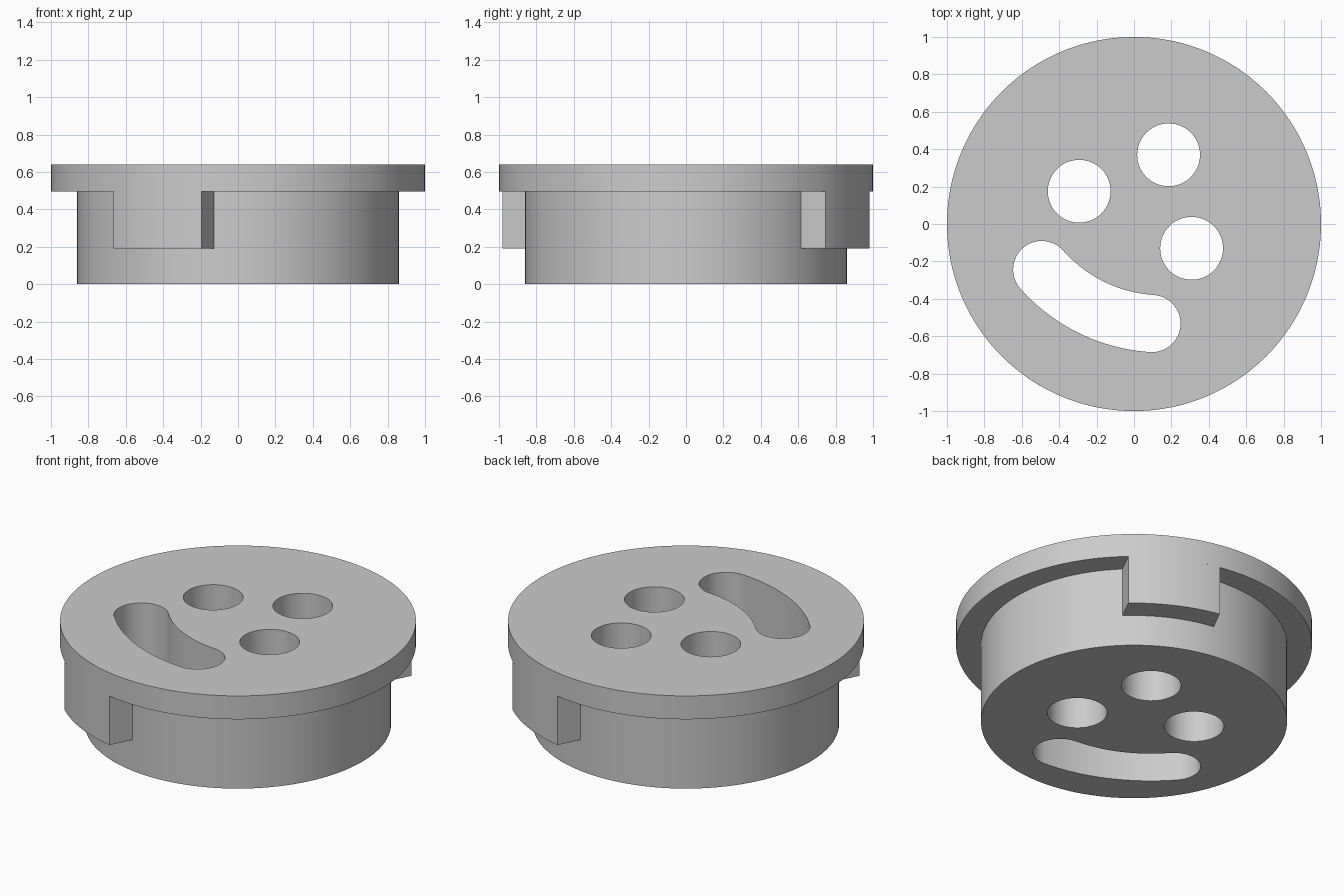
import bpy, bmesh
from math import sin, cos, asin, radians, pi

if "Cube" in bpy.data.objects:
    bpy.data.objects.remove(bpy.data.objects["Cube"])

RIM, CORE = 1.0, 0.86              # flange and body radii
FLANGE_Z, TOP_Z, LUG_Z = 0.495, 0.64, 0.192
LUG_ANGLE, LUG_HALF = radians(63.5), 0.264
HOLE_R = 0.168
SEGMENTS = 160

grey = bpy.data.materials.new("light grey")
grey.use_nodes = True
grey.diffuse_color = (0.6, 0.6, 0.6, 1)
grey.node_tree.nodes["Principled BSDF"].inputs["Base Color"].default_value = grey.diffuse_color


def arc(radius, start, end, steps, center=(0, 0)):
    """Points along a circular arc, both ends included."""
    angles = [start + (end - start) * i / steps for i in range(steps + 1)]
    return [(center[0] + radius * cos(a), center[1] + radius * sin(a)) for a in angles]


def circle(radius, center=(0, 0), steps=SEGMENTS):
    return arc(radius, 0, 2 * pi, steps, center)[:-1]


def loft(name, sections):
    """Closed solid through (outline, height) sections."""
    bm = bmesh.new()
    rings = [[bm.verts.new((x, y, z)) for x, y in outline] for outline, z in sections]
    count = len(rings[0])
    for low, high in zip(rings, rings[1:]):
        for i in range(count):
            j = (i + 1) % count
            bm.faces.new((low[i], low[j], high[j], high[i]))
    bm.faces.new(rings[0][::-1])
    bm.faces.new(rings[-1])
    bmesh.ops.recalc_face_normals(bm, faces=bm.faces)
    mesh = bpy.data.meshes.new(name)
    bm.to_mesh(mesh)
    bm.free()
    mesh.materials.append(grey)
    obj = bpy.data.objects.new(name, mesh)
    bpy.context.collection.objects.link(obj)
    return obj


def select(obj):
    bpy.ops.object.select_all(action="DESELECT")
    obj.select_set(True)
    bpy.context.view_layer.objects.active = obj


def cut(target, outline):
    """Cut an outline right through the target."""
    cutter = loft("cutter", [(outline, -0.1), (outline, TOP_Z + 0.1)])
    cutter.hide_render = True
    select(target)
    mod = target.modifiers.new("cut", "BOOLEAN")
    mod.operation, mod.solver, mod.object = "DIFFERENCE", "EXACT", cutter
    bpy.ops.object.modifier_apply(modifier=mod.name)
    bpy.data.objects.remove(cutter)


# Stepped round body with its flange
core, rim = circle(CORE), circle(RIM)
body = loft("flanged_body", [(core, 0), (core, FLANGE_Z), (rim, FLANGE_Z), (rim, TOP_Z)])

# Three round through holes
for center in ((-0.293, 0.175), (0.185, 0.37), (0.308, -0.13)):
    cut(body, circle(HOLE_R, center, 64))

# Curved slot with rounded ends
pivot, mid, half = (0.153, 0.33), 0.864, 0.153
first, last = radians(221.6), radians(266.2)
cap_a = arc(mid, first, last, 1, pivot)[0]
cap_b = arc(mid, first, last, 1, pivot)[1]
slot = (arc(mid + half, first, last, 32, pivot)
        + arc(half, last, last + pi, 32, cap_b)[1:]
        + arc(mid - half, last, first, 32, pivot)[1:]
        + arc(half, first + pi, first + 2 * pi, 32, cap_a)[1:-1])
cut(body, slot)

# Parallel-sided lugs, flush with the flange and rooted in the body
parts = [body]
for name, angle in (("back_lug", LUG_ANGLE), ("front_lug", LUG_ANGLE + pi)):
    outer, root = asin(LUG_HALF / RIM), asin(LUG_HALF / (CORE - 0.01))
    outline = (arc(RIM, angle - outer, angle + outer, 24)
               + arc(CORE - 0.01, angle + root, angle - root, 24))
    parts.append(loft(name, [(outline, LUG_Z), (outline, FLANGE_Z)]))

for part in parts:
    select(part)
    bpy.ops.object.shade_smooth_by_angle(angle=radians(30))
